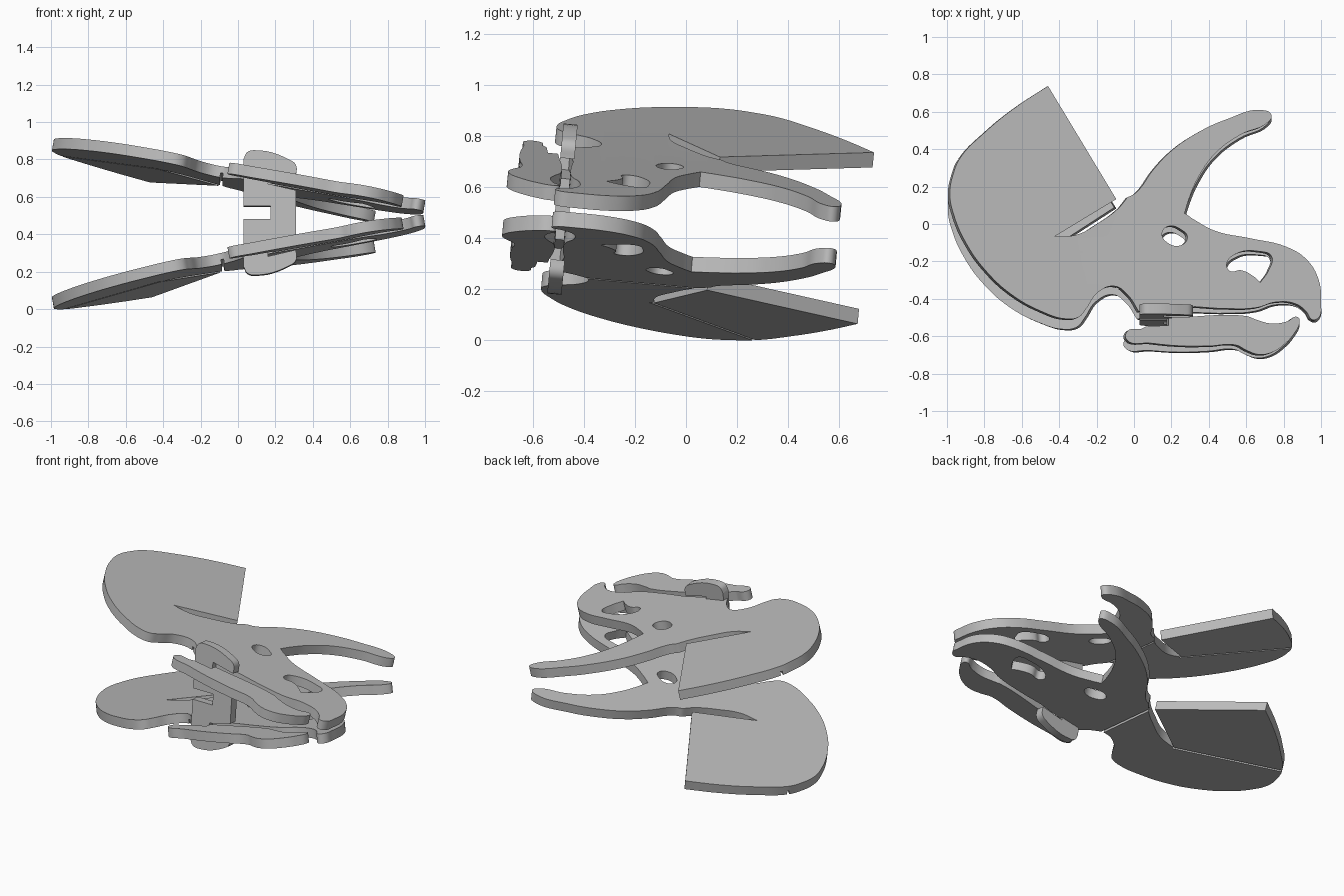
import bpy, bmesh, math
from mathutils import Matrix, Vector

cube = bpy.data.objects.get("Cube")
if cube:
    bpy.data.objects.remove(cube, do_unlink=True)

THICK = 0.06
FOLD_X = -0.085
# Symmetry frame: its local XY plane lies between the two halves
FRAME = Matrix.Translation((0, 0, 0.467)) @ Matrix.Rotation(math.radians(-5.46), 4, 'X')
FLIP = FRAME @ Matrix.Scale(-1, 4, (0, 0, 1)) @ FRAME.inverted()

grey = bpy.data.materials.new("plain grey")
grey.use_nodes = True
grey.diffuse_color = (0.5, 0.5, 0.5, 1)
grey.node_tree.nodes["Principled BSDF"].inputs["Base Color"].default_value = (0.5, 0.5, 0.5, 1)


def link(name, data):
    ob = bpy.data.objects.new(name, data)
    bpy.context.scene.collection.objects.link(ob)
    return ob


def evaluated_mesh(ob):
    bpy.context.view_layer.update()
    deps = bpy.context.evaluated_depsgraph_get()
    return bpy.data.meshes.new_from_object(ob.evaluated_get(deps))


def flat_plate(loops, thickness):
    """Flat slab from smooth closed outlines; a third value marks a sharp corner."""
    cu = bpy.data.curves.new("outline", 'CURVE')
    cu.dimensions = '2D'
    cu.fill_mode = 'BOTH'
    cu.extrude = thickness / 2
    cu.resolution_u = 6
    for pts in loops:
        sp = cu.splines.new('BEZIER')
        sp.bezier_points.add(len(pts) - 1)
        sp.use_cyclic_u = True
        for bp, p in zip(sp.bezier_points, pts):
            bp.co = (p[0], p[1], 0)
            kind = 'VECTOR' if len(p) > 2 else 'AUTO'
            bp.handle_left_type = bp.handle_right_type = kind
    ob = link("outline", cu)
    me = evaluated_mesh(ob)
    bpy.data.objects.remove(ob, do_unlink=True)
    bm = bmesh.new()
    bm.from_mesh(me)
    bmesh.ops.remove_doubles(bm, verts=bm.verts, dist=1e-4)
    bmesh.ops.recalc_face_normals(bm, faces=bm.faces)
    bm.to_mesh(me)
    bm.free()
    return me


def cut_grooves(me, lines, w):
    """Score thin straight grooves into one side of a slab."""
    ob = link("slab", me)
    cutters = []
    for a, b in lines:
        a, b = Vector(a), Vector(b)
        d = b - a
        mid = (a + b) / 2
        bm = bmesh.new()
        bmesh.ops.create_cube(bm, size=1)
        bm.transform(Matrix.Translation((mid.x, mid.y, w))
                     @ Matrix.Rotation(math.atan2(d.y, d.x), 4, 'Z')
                     @ Matrix.Diagonal((d.length, 0.014, 0.05, 1)))
        cm = bpy.data.meshes.new("groove_cutter")
        bm.to_mesh(cm)
        bm.free()
        c = link("groove_cutter", cm)
        c.hide_render = True
        cutters.append(c)
        mod = ob.modifiers.new("groove", 'BOOLEAN')
        mod.operation = 'DIFFERENCE'
        mod.solver = 'EXACT'
        mod.object = c
    out = evaluated_mesh(ob)
    for o in [ob] + cutters:
        bpy.data.objects.remove(o, do_unlink=True)
    return out


def finish(name, me):
    bm = bmesh.new()
    bm.from_mesh(me)
    bmesh.ops.recalc_face_normals(bm, faces=bm.faces)
    bm.to_mesh(me)
    bm.free()
    me.materials.clear()
    me.materials.append(grey)
    ob = link(name, me)
    bpy.ops.object.select_all(action='DESELECT')
    ob.select_set(True)
    bpy.context.view_layer.objects.active = ob
    bpy.ops.object.shade_smooth_by_angle(angle=math.radians(30))
    return ob


def lean(me, side):
    """Lay a flat slab on the sloping side of the skull, folding it at the neck."""
    bm = bmesh.new()
    bm.from_mesh(me)
    bmesh.ops.bisect_plane(bm, geom=bm.verts[:] + bm.edges[:] + bm.faces[:],
                           plane_co=(FOLD_X, 0, 0), plane_no=(1, 0, 0))
    n = Vector((0.18, 0.1, 1)).normalized()
    for v in bm.verts:
        u, y, w = v.co
        z = 0.683 - 0.18 * u - 0.1 * y - 0.035 * min(0, u - FOLD_X)
        v.co = Vector((u, y, z)) + n * w
        if side < 0:
            v.co = FLIP @ v.co
    bm.to_mesh(me)
    bm.free()


# Neck frill, from the throat round to the wedge-shaped slit
frill = [(.02, -.47, 1), (-.04, -.38), (-.11, -.335), (-.2, -.37), (-.26, -.455),
         (-.3, -.5), (-.37, -.51), (-.5, -.47), (-.66, -.38), (-.8, -.25),
         (-.9, -.11), (-.97, .05), (-.99, .16), (-.97, .27), (-.935, .35),
         (-.8, .49), (-.64, .62), (-.465, .735, 1), (-.1, .13, 1), (-.43, -.07, 1),
         (-.31, -.06), (-.2, 0), (-.09, .08), (-.04, .14, 1)]
# Brow horn, forehead, beak and upper lip
head = [(0, .16), (.1, .29), (.19, .385), (.325, .48), (.485, .555), (.69, .605),
        (.73, .58), (.715, .545), (.565, .475), (.43, .375), (.335, .24),
        (.29, .135), (.265, .055, 1), (.325, .015), (.43, -.04), (.62, -.08),
        (.81, -.125), (.915, -.19), (.98, -.295), (.995, -.43), (.985, -.5),
        (.95, -.515), (.915, -.47), (.86, -.43), (.755, -.42), (.65, -.45),
        (.485, -.455), (.32, -.445, 1)]
eye = [(.145, -.05), (.18, -.015), (.25, -.035), (.28, -.07), (.25, -.115), (.17, -.1)]
nostril = [(.49, -.22), (.535, -.165), (.67, -.15), (.73, -.175), (.715, -.25),
           (.67, -.315, 1), (.63, -.28), (.565, -.25), (.51, -.255)]
jaw = [(-.04, -.575), (.03, -.565, 1), (.06, -.55, 1), (.18, -.545, 1), (.18, -.505, 1),
       (.595, -.495), (.65, -.515), (.73, -.535), (.81, -.525), (.87, -.5),
       (.88, -.525), (.85, -.59), (.8, -.645), (.73, -.69), (.66, -.7),
       (.6, -.68), (.54, -.65), (.4, -.655), (.25, -.655), (.085, -.64), (-.045, -.62)]
grooves = [((FOLD_X, .25), (FOLD_X, -.42)), ((-.42, -.078), (-1.05, .44))]

# Two leaning halves of the skull and lower jaw
for side, label in ((1, "upper"), (-1, "lower")):
    me = flat_plate([frill + head, eye, nostril], THICK)
    me = cut_grooves(me, grooves, -side * THICK / 2)
    lean(me, side)
    finish(label + "_skull_plate", me)
    me = flat_plate([jaw], THICK)
    lean(me, side)
    finish(label + "_jaw_plate", me)

# Slotted connector standing between the plates, symmetrical top to bottom
half = [(.175, .035, 1), (.03, .035, 1), (.03, .29, 1), (.05, .325), (.09, .335),
        (.27, .287), (.31, .255), (.31, .2, 1), (.16, .235, 1), (.16, .155, 1), (.31, .12, 1)]
outline = half + [(p[0], -p[1]) + p[2:] for p in reversed(half)]
me = flat_plate([outline], 0.056)
me.transform(FRAME @ Matrix.Translation((0, -0.487, 0)) @ Matrix.Rotation(math.pi / 2, 4, 'X'))
finish("connector", me)
